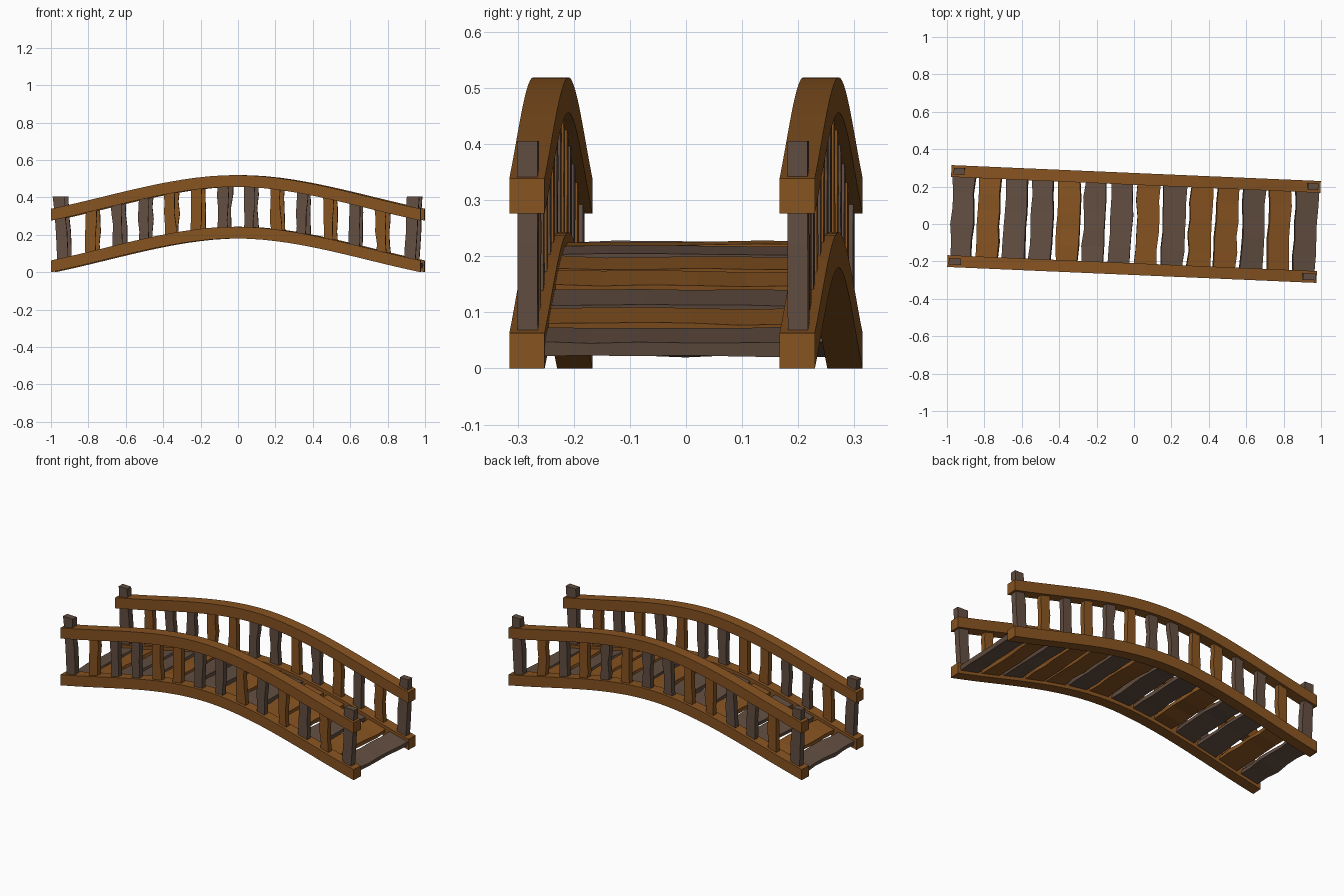
import bpy, bmesh, math, random
from mathutils import Vector, Matrix

if "Cube" in bpy.data.objects:
    bpy.data.objects.remove(bpy.data.objects["Cube"])

random.seed(4)
TURN = Matrix.Rotation(math.radians(-2.47), 4, 'Z')   # whole bridge sits slightly turned
HALF = 0.988      # half length of the rails
RAIL_Y = 0.241    # rail centre line
RAIL_W = 0.063
RISE = 0.18


def material(name, col):
    m = bpy.data.materials.new(name)
    m.diffuse_color = (*col, 1)
    m.use_nodes = True
    m.node_tree.nodes["Principled BSDF"].inputs["Base Color"].default_value = m.diffuse_color
    return m


ORANGE = material("warm wood", (0.242, 0.087, 0.015))
DARK = material("dark wood", (0.122, 0.076, 0.053))


def arch(x):
    """Height of the arch: straight at the ends, rounded in the middle."""
    t = max(0, 1 - abs(x) / HALF)
    return RISE * (3 * (1 - t) ** 2 * t * 0.38 + 3 * (1 - t) * t * t + t ** 3)


def slope(x):
    return (arch(x + 0.02) - arch(x - 0.02)) / 0.04


def loft(name, rings, mat):
    """Skin four-cornered rings into a closed beam."""
    bm = bmesh.new()
    vs = [[bm.verts.new(TURN @ Vector(p)) for p in r] for r in rings]
    for a, b in zip(vs, vs[1:]):
        for i in range(4):
            j = (i + 1) % 4
            bm.faces.new((a[i], a[j], b[j], b[i]))
    bm.faces.new(vs[0][::-1])
    bm.faces.new(vs[-1])
    bmesh.ops.recalc_face_normals(bm, faces=bm.faces)
    me = bpy.data.meshes.new(name)
    bm.to_mesh(me)
    bm.free()
    me.materials.append(mat)
    ob = bpy.data.objects.new(name, me)
    bpy.context.collection.objects.link(ob)
    return ob


def rail(name, y, z0):
    w, n, rings = RAIL_W / 2, 28, []
    for k in range(n + 1):
        x = -HALF + 2 * HALF * k / n
        z = z0 + arch(x)
        rings.append([(x, y - w, z), (x, y + w, z),
                      (x, y + w, z + RAIL_W), (x, y - w, z + RAIL_W)])
    loft(name, rings, ORANGE)


def jit(a):
    return random.uniform(-a, a)


def plank(name, x, mat):
    """Uneven deck board lying across, tilted with the arch."""
    s = math.atan(slope(x))
    ux, uz = Vector((math.cos(s), 0, math.sin(s))), Vector((-math.sin(s), 0, math.cos(s)))
    rings = []
    for k in range(6):
        c = Vector((x, -0.215 + 0.43 * k / 5, arch(x) + 0.032))
        l, r = 0.059 + jit(0.006), 0.059 + jit(0.006)
        h = 0.013 + jit(0.002)
        rings.append([c - ux * l - uz * h, c + ux * r - uz * h,
                      c + ux * r + uz * h, c - ux * l + uz * h])
    loft(name, rings, mat)


def upright(name, x, y, z0, z1, wx, wy, mat, lean=0.0, wob=0.005):
    """Uneven vertical bar."""
    rings = []
    for k in range(5):
        t = k / 4
        c = x + lean * (t - 0.5)
        l, r, d = wx / 2 + jit(wob), wx / 2 + jit(wob), wy / 2
        z = z0 + (z1 - z0) * t
        rings.append([(c - l, y - d, z), (c + r, y - d, z),
                      (c + r, y + d, z), (c - l, y + d, z)])
    loft(name, rings, mat)


# Deck boards
PITCH = 0.141
for i, c in enumerate("DODDODDODOODOD"):
    plank(f"deck_plank_{i + 1}", (i - 6.5) * PITCH, DARK if c == "D" else ORANGE)

# Both sides: rails, balusters and end posts
for side, sy in (("front", -1), ("back", 1)):
    y = sy * RAIL_Y
    rail(f"{side}_lower_rail", y, 0.0)
    rail(f"{side}_hand_rail", y, 0.276)
    for i, c in enumerate("ODDOODDODODO"):
        x = (i - 5.5) * PITCH
        upright(f"{side}_baluster_{i + 1}", x, y, arch(x) + 0.035, arch(x) + 0.30,
                0.054, 0.03, DARK if c == "D" else ORANGE, jit(0.012))
    for end, sx in (("left", -1), ("right", 1)):
        upright(f"{side}_{end}_post", sx * 0.938, y, 0.04, 0.405,
                0.06, 0.036, DARK, sx * 0.02, 0.004)
